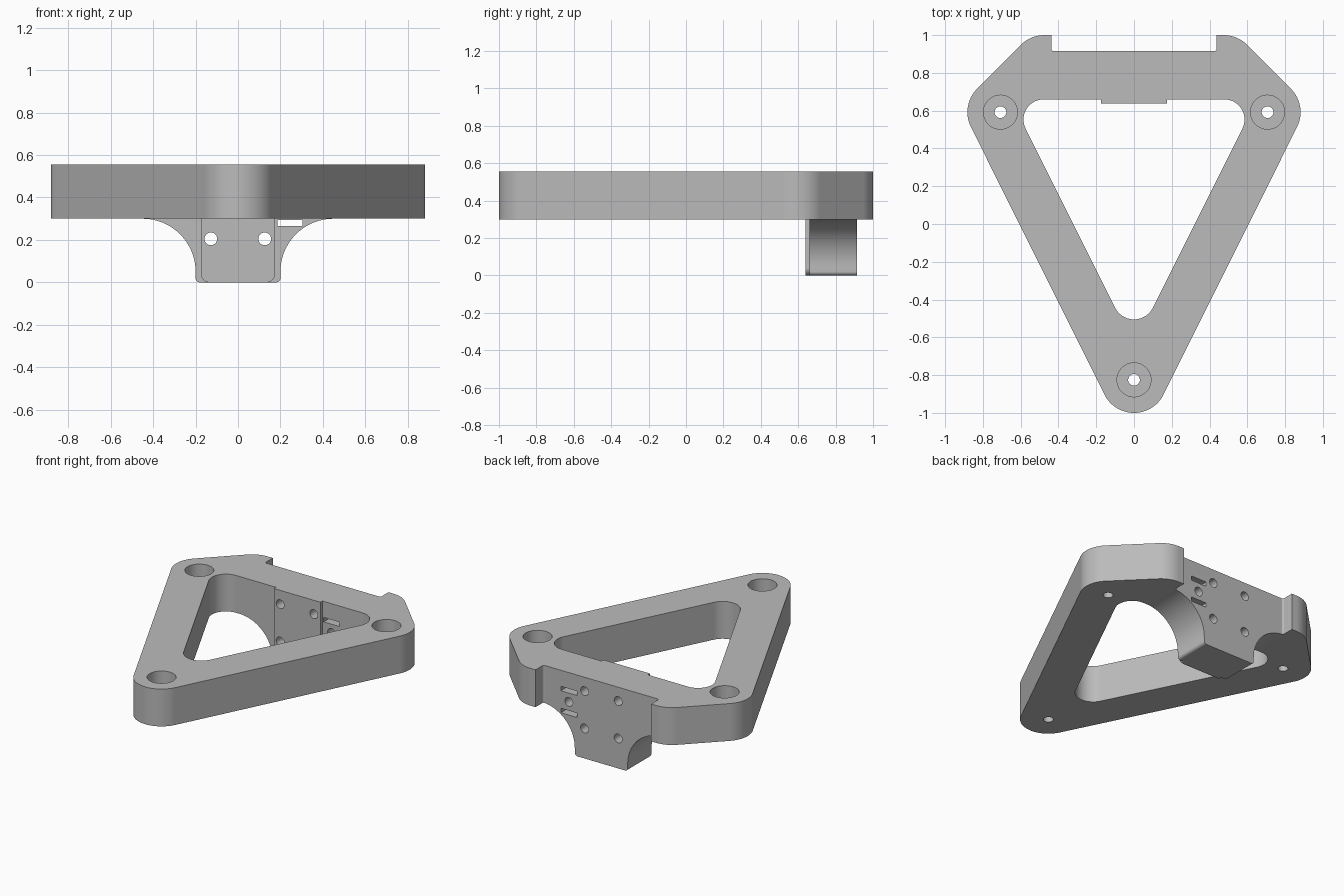
import bpy, bmesh
from math import cos, sin, radians

if "Cube" in bpy.data.objects:
    bpy.data.objects.remove(bpy.data.objects["Cube"])

BASE, TOP = 0.30, 0.555          # underside and top of the frame
BACK, INNER = 0.915, 0.66        # rear and inner faces of the cross bar
SIDE = -26.5                     # outward direction of the long arms

grey = bpy.data.materials.new("grey plastic")
grey.use_nodes = True
grey.diffuse_color = (0.5, 0.5, 0.5, 1)
grey.node_tree.nodes["Principled BSDF"].inputs["Base Color"].default_value = (0.5, 0.5, 0.5, 1)


def arc(cx, cy, r, start, end, steps=16):
    angles = [radians(start + (end - start) * i / steps) for i in range(steps + 1)]
    return [(cx + r * cos(a), cy + r * sin(a)) for a in angles]


def mirrored(half):
    """Close a right-hand half outline with its mirror image."""
    return half + [(-x, y) for x, y in reversed(half) if x > 1e-6]


def prism(name, outline, low, high, upright=False):
    """Extrude an outline along z, or along y when upright."""
    bm = bmesh.new()
    place = (lambda u, v, d: (u, d, v)) if upright else (lambda u, v, d: (u, v, d))
    ends = [[bm.verts.new(place(u, v, d)) for u, v in outline] for d in (low, high)]
    bm.faces.new(ends[0])
    bm.faces.new(ends[1])
    for i in range(len(outline)):
        j = (i + 1) % len(outline)
        bm.faces.new((ends[0][i], ends[0][j], ends[1][j], ends[1][i]))
    bmesh.ops.recalc_face_normals(bm, faces=bm.faces)
    mesh = bpy.data.meshes.new(name)
    bm.to_mesh(mesh)
    bm.free()
    mesh.materials.append(grey)
    obj = bpy.data.objects.new(name, mesh)
    bpy.context.collection.objects.link(obj)
    return obj


def circle(x, y, r):
    return arc(x, y, r, 0, 360, 48)[:-1]


def combine(target, tool, operation):
    mod = target.modifiers.new("combine", 'BOOLEAN')
    mod.operation, mod.object, mod.solver = operation, tool, 'EXACT'
    graph = bpy.context.evaluated_depsgraph_get()
    mesh = bpy.data.meshes.new_from_object(target.evaluated_get(graph))
    target.modifiers.clear()
    target.data = mesh
    bpy.data.objects.remove(tool)


# Triangular frame with rear shoulders and a recess between them
outer = (arc(0, -0.825, 0.175, -90, SIDE) + arc(0.707, 0.592, 0.175, SIDE, 45)
         + arc(0.4745, 0.825, 0.175, 45, 90) + [(0.437, 1.0)]
         + arc(0.425, BACK + 0.012, 0.012, 0, -90, 6))
outer[0] = (0, -1.0)
frame = prism("triangular_frame", mirrored(outer), BASE, TOP)

# Rounded triangular opening
opening = arc(0, -0.393, 0.112, -90, SIDE) + arc(0.478, INNER - 0.107, 0.107, SIDE, 90)
opening[0] = (0, -0.505)
combine(frame, prism("opening_cutter", mirrored(opening), 0.1, 0.8), 'DIFFERENCE')

# Flared bracket below the cross bar
flare = (arc(0.18, 0.02, 0.02, -90, 0, 6) + arc(0.45, 0.05, 0.25, 180, 90, 24)
         + [(0.45, 0.4)])
combine(frame, prism("bracket", mirrored(flare), INNER, BACK, True), 'UNION')

# Raised mounting pad on the inner face
pad = arc(0.135, 0.04, 0.04, -90, 0, 10) + [(0.175, TOP)]
combine(frame, prism("mounting_pad", mirrored(pad), 0.638, 0.7, True), 'UNION')

# Counterbored corner screw holes
for x, y in ((0, -0.825), (0.707, 0.592), (-0.707, 0.592)):
    combine(frame, prism("screw_hole", circle(x, y, 0.031), 0.1, 0.8), 'DIFFERENCE')
    combine(frame, prism("counterbore", circle(x, y, 0.09), 0.4, 0.8), 'DIFFERENCE')

# Mounting holes through the bracket
for x, z in ((-0.128, 0.205), (0.126, 0.205), (-0.128, 0.46), (0.126, 0.46), (0.245, 0.355)):
    combine(frame, prism("mounting_hole", circle(x, z, 0.03), 0.5, 1.1, True), 'DIFFERENCE')

# Two tie slots beside the pad
for z in (0.28, 0.43):
    slot = [(0.185, z - 0.015), (0.305, z - 0.015), (0.305, z + 0.015), (0.185, z + 0.015)]
    combine(frame, prism("tie_slot", slot, 0.5, 1.1, True), 'DIFFERENCE')

# Smooth curved walls, crisp edges
bpy.ops.object.select_all(action='DESELECT')
frame.select_set(True)
bpy.context.view_layer.objects.active = frame
bpy.ops.object.shade_smooth_by_angle(angle=radians(30))
weighted = frame.modifiers.new("even shading", 'WEIGHTED_NORMAL')
weighted.keep_sharp = True
